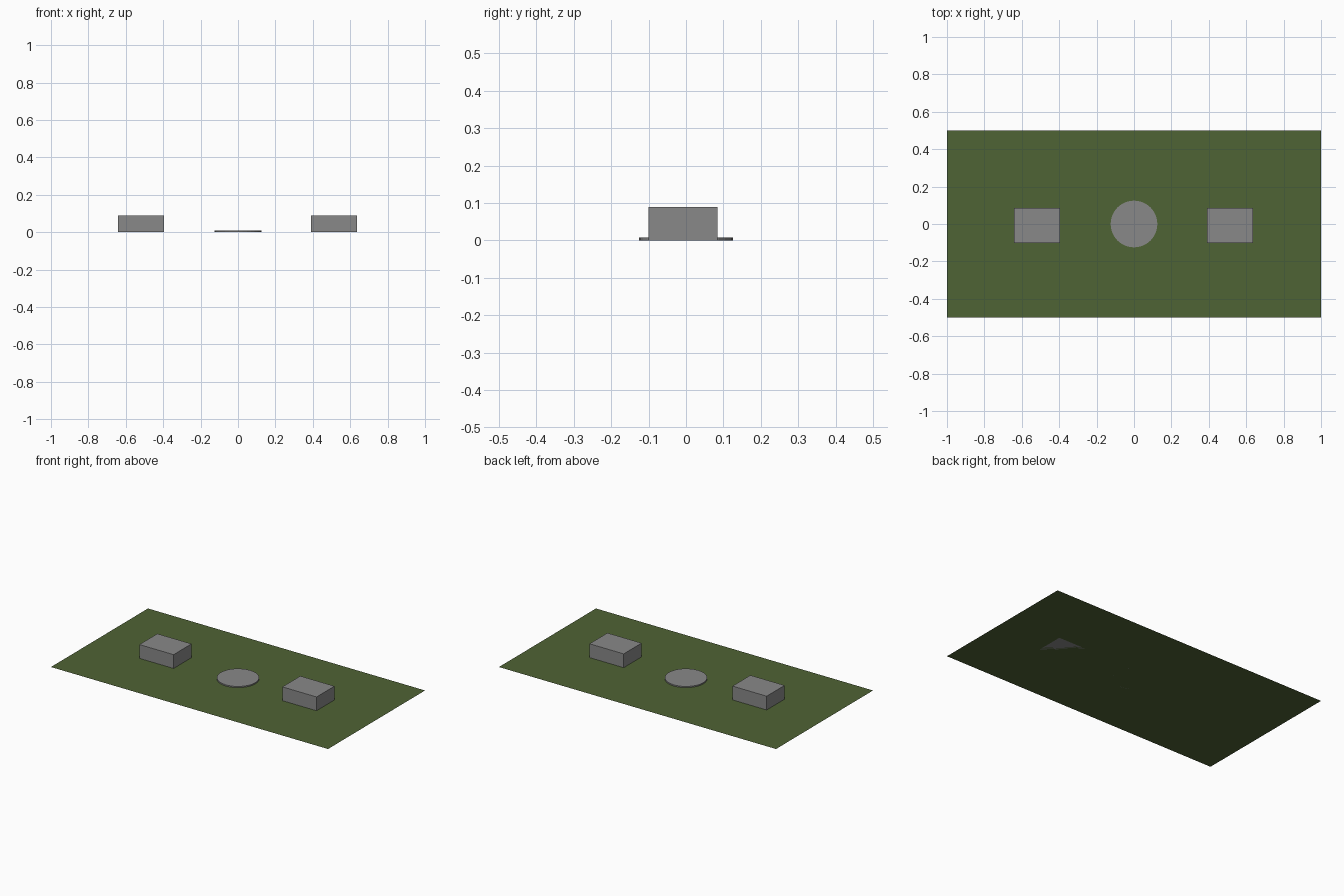
import bpy, bmesh
from mathutils import Matrix

if "Cube" in bpy.data.objects:
    bpy.data.objects.remove(bpy.data.objects["Cube"])


def material(name, color):
    m = bpy.data.materials.new(name)
    m.diffuse_color = (*color, 1.0)
    m.use_nodes = True
    m.node_tree.nodes["Principled BSDF"].inputs["Base Color"].default_value = m.diffuse_color
    return m


grass = material("grass green", (0.078, 0.125, 0.035))
stone = material("stone grey", (0.25, 0.25, 0.25))


def make(name, bm, mat):
    me = bpy.data.meshes.new(name)
    bm.to_mesh(me)
    bm.free()
    me.materials.append(mat)
    ob = bpy.data.objects.new(name, me)
    bpy.context.collection.objects.link(ob)


# flat lawn sheet
bm = bmesh.new()
bmesh.ops.create_grid(bm, x_segments=1, y_segments=1, size=0.5,
                      matrix=Matrix.Diagonal((2, 1, 1, 1)))
make("lawn", bm, grass)

# two stone blocks, set slightly towards the front
for side, x in (("left", -0.518), ("right", 0.514)):
    bm = bmesh.new()
    bmesh.ops.create_cube(bm, size=1, matrix=Matrix.Translation((x, -0.008, 0.045))
                          @ Matrix.Diagonal((0.247, 0.185, 0.09, 1)))
    make(side + "_block", bm, stone)

# thin round slab in the middle
bm = bmesh.new()
bmesh.ops.create_cone(bm, cap_ends=True, segments=32, radius1=0.125, radius2=0.125,
                      depth=0.008, matrix=Matrix.Translation((0, 0, 0.004)))
make("round_slab", bm, stone)
